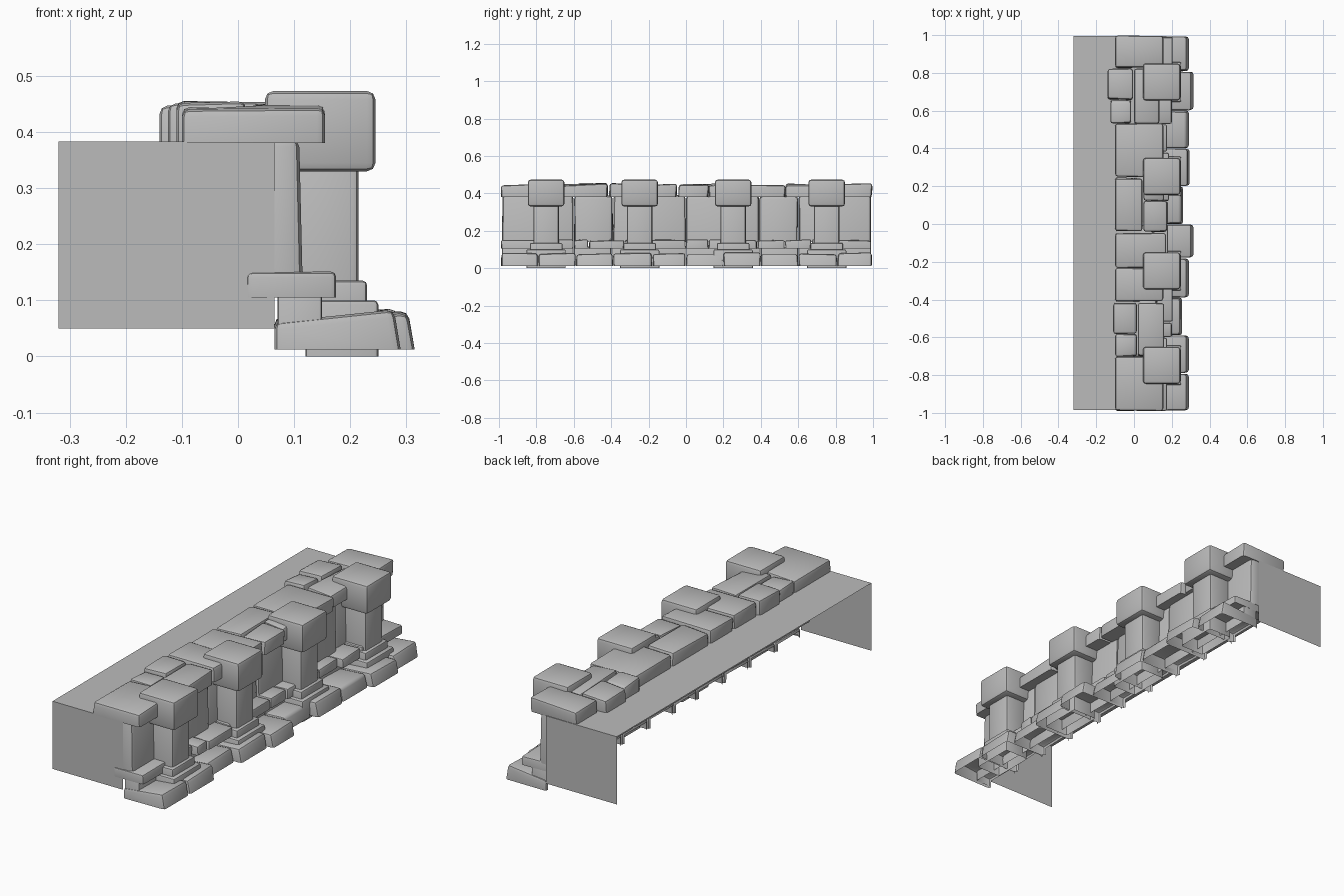
import bpy, bmesh, math, random
from mathutils import Vector

random.seed(4)

old = bpy.data.objects.get("Cube")
if old:
    bpy.data.objects.remove(old, do_unlink=True)

# Single stone colour
GREY = (0.5, 0.5, 0.5, 1.0)
stone_grey = bpy.data.materials.new("stone_grey")
stone_grey.use_nodes = True
stone_grey.diffuse_color = GREY
shader = stone_grey.node_tree.nodes["Principled BSDF"]
shader.inputs["Base Color"].default_value = GREY
shader.inputs["Roughness"].default_value = 0.8


def finish(name, bm):
    """Turn a bmesh into a named, shaded object."""
    mesh = bpy.data.meshes.new(name)
    bm.to_mesh(mesh)
    bm.free()
    obj = bpy.data.objects.new(name, mesh)
    mesh.materials.append(stone_grey)
    bpy.context.collection.objects.link(obj)
    bpy.ops.object.select_all(action="DESELECT")
    obj.select_set(True)
    bpy.context.view_layer.objects.active = obj
    bpy.ops.object.shade_smooth_by_angle(angle=math.radians(40))
    return obj


def box(x, y, z):
    """Plain box spanning three (low, high) ranges."""
    bm = bmesh.new()
    bmesh.ops.create_cube(bm, size=1)
    for v in bm.verts:
        v.co = Vector([r[0] if c < 0 else r[1] for c, r in zip(v.co, (x, y, z))])
    return bm


def drop_faces(bm, directions):
    """Remove the flat sides that point along the given directions."""
    bm.normal_update()
    gone = [f for f in bm.faces
            if any(f.normal.dot(Vector(d)) > 0.95 for d in directions)]
    bmesh.ops.delete(bm, geom=gone, context="FACES")


DOWN, BACK, FRONT = (0, 0, -1), (-1, 0, 0), (1, 0, 0)


def stone(name, x, y, z, round_by=0.014, wobble=0.0, slope=0.0, lean=0.0,
          all_round=False, open_sides=()):
    """Rounded block; the lower rim stays sharp unless all_round is set."""
    bm = box(x, y, z)
    bm.verts.ensure_lookup_table()
    mid_x, mid_z = sum(x) / 2, sum(z) / 2
    rim = [e for e in bm.edges
           if all_round or any(v.co.z > mid_z for v in e.verts)]
    for v in bm.verts:
        outer, upper = v.co.x > mid_x, v.co.z > mid_z
        if upper:
            v.co.z += random.uniform(-wobble, wobble)
            v.co.z -= 0 if outer else slope
        if outer and upper:
            v.co.x -= lean
        v.co.y += random.uniform(-wobble, wobble) / 2
    bmesh.ops.bevel(bm, geom=rim, offset=round_by, offset_type="OFFSET",
                    segments=2, profile=0.5, affect="EDGES", clamp_overlap=True)
    drop_faces(bm, open_sides)
    return finish(name, bm)


def course(name, cuts, depths, back, z, **style):
    """Row of stones along y, one between each pair of cuts."""
    for i, (start, end) in enumerate(zip(cuts, cuts[1:])):
        front = depths[i % len(depths)]
        stone(f"{name}_{i + 1}", (back, front), (start + 0.002, end - 0.002),
              z, **style)


# Fill behind the wall: top sheet and two end sheets, open elsewhere
fill = box((-0.32, 0.065), (-0.985, 0.995), (0.05, 0.383))
drop_faces(fill, (DOWN, BACK, FRONT))
finish("rear_fill", fill)

# Base stones at the foot
course("base_stone",
       [-0.99, -0.79, -0.59, -0.39, -0.18, 0, 0.2, 0.4, 0.6, 0.81, 0.995],
       [0.29, 0.29, 0.255, 0.29, 0.315, 0.26, 0.295, 0.29, 0.315, 0.29],
       0.065, (0.012, 0.08), wobble=0.006, slope=0.014, lean=0.012,
       open_sides=(DOWN, BACK))

# Hidden footing course between base and ledge
course("footing_stone", [-0.985, -0.6, -0.4, 0, 0.4, 0.6, 0.99],
       [0.15], 0.07, (0.02, 0.11), round_by=0.006, open_sides=(DOWN, BACK))

# Projecting ledge course
course("ledge_stone",
       [-0.99, -0.6, -0.52, -0.33, 0, 0.12, 0.38, 0.53, 0.67, 0.99],
       [0.175, 0.2, 0.205, 0.18, 0.18, 0.185],
       0.015, (0.105, 0.15), wobble=0.005, round_by=0.01)

# Upright wall stones
course("wall_stone", [-0.985, -0.6, -0.39, 0, 0.39, 0.6, 0.99],
       [0.115, 0.125, 0.11], 0.03, (0.14, 0.39), round_by=0.018,
       wobble=0.006, lean=0.006, open_sides=(BACK,))

# Coping stones on top: x range, y range
coping = [
    ((-0.1, 0.155), (-0.99, -0.7)),
    ((-0.1, 0.015), (-0.7, -0.585)),
    ((-0.11, 0.015), (-0.58, -0.42)),
    ((0.02, 0.16), (-0.7, -0.42)),
    ((-0.1, 0.155), (-0.41, -0.235)),
    ((-0.1, 0.17), (-0.23, -0.05)),
    ((-0.1, 0.045), (-0.04, 0.245)),
    ((0.05, 0.175), (-0.04, 0.12)),
    ((0.05, 0.16), (0.125, 0.245)),
    ((-0.1, 0.155), (0.25, 0.53)),
    ((-0.125, -0.015), (0.535, 0.655)),
    ((-0.14, -0.005), (0.66, 0.82)),
    ((0, 0.135), (0.535, 0.82)),
    ((-0.1, 0.155), (0.825, 0.995)),
]
for i, (x, y) in enumerate(coping):
    stone(f"coping_stone_{i + 1}", x, y, (0.38, 0.447), wobble=0.009)

# Four pillars: plinth, two steps, shaft and capital, widths around centre
pillar_parts = [
    ("plinth", 0.12, 0.25, 0.105, (0, 0.1), 0.008),
    ("step", 0.1, 0.23, 0.087, (0.09, 0.135), 0.008),
    ("shaft", 0.08, 0.215, 0.068, (0.12, 0.34), 0.012),
    ("capital", 0.048, 0.245, 0.098, (0.33, 0.473), 0.015),
]
for n in range(4):
    centre = n / 2 - 0.748
    for part, back, front, half, z, rounding in pillar_parts:
        stone(f"pillar_{part}_{n + 1}", (back, front),
              (centre - half, centre + half), z, round_by=rounding,
              all_round=part == "capital",
              open_sides=(DOWN,) if part == "plinth" else ())
